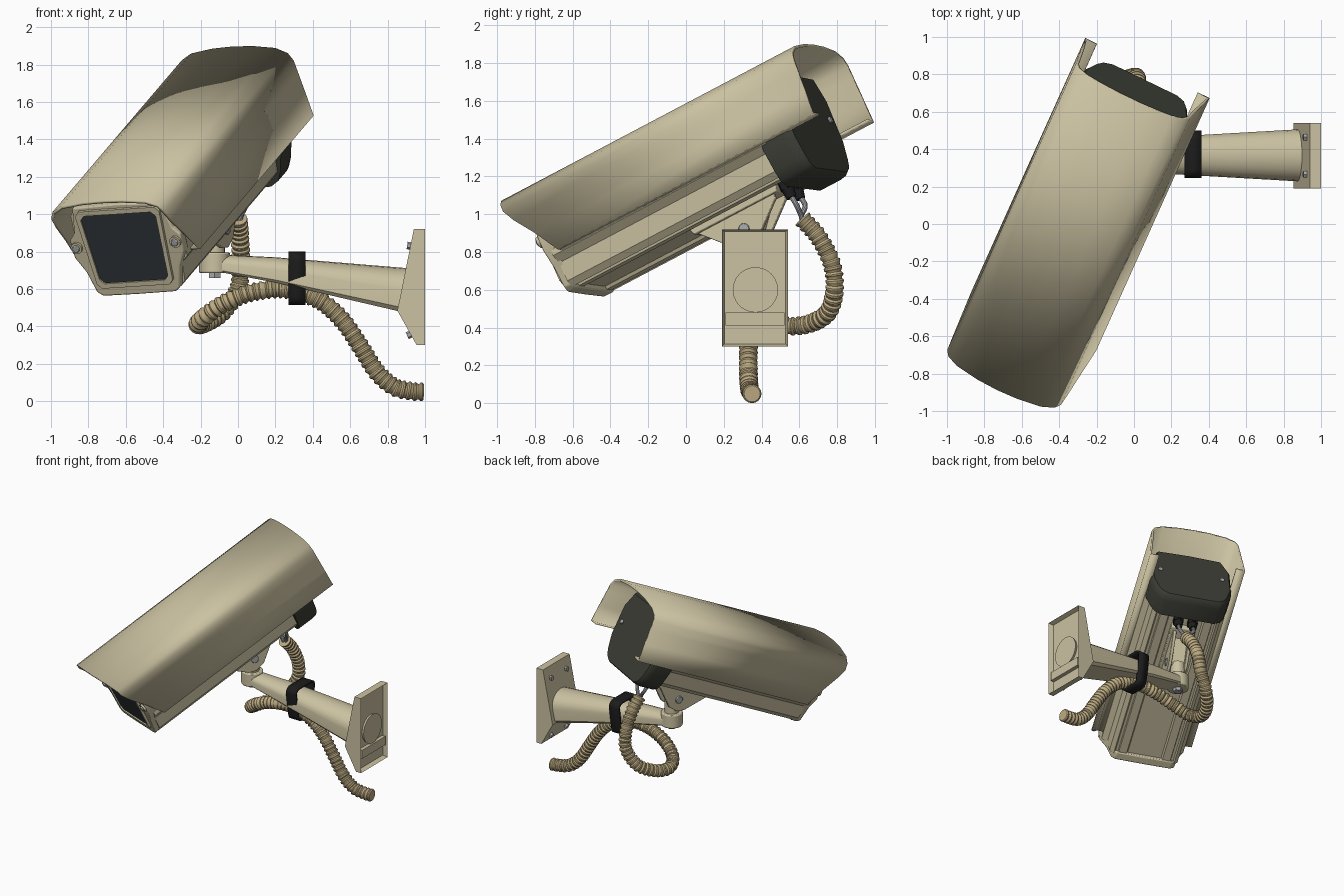
import bpy, bmesh, math
from mathutils import Vector, Matrix

if "Cube" in bpy.data.objects:
    bpy.data.objects.remove(bpy.data.objects["Cube"])

def material(name, rgb):
    m = bpy.data.materials.new(name)
    m.diffuse_color = (*rgb, 1)
    m.use_nodes = True
    m.node_tree.nodes["Principled BSDF"].inputs["Base Color"].default_value = m.diffuse_color
    return m

TAN = material("tan_paint", (0.60, 0.54, 0.36))
HOSE = material("hose_tan", (0.50, 0.40, 0.22))
DARK = material("dark_cover", (0.045, 0.048, 0.036))
BLACK = material("black_rubber", (0.012, 0.012, 0.012))
GLASS = material("dark_glass", (0.03, 0.037, 0.043))
METAL = material("grey_metal", (0.40, 0.41, 0.42))

# camera frame: yawed, pitched nose-down and slightly rolled
yaw, pitch, roll = (math.radians(a) for a in (24.2, 25.7, 3.7))
R = Matrix.Rotation(-yaw, 4, 'Z') @ Matrix.Rotation(pitch, 4, 'X') @ Matrix.Rotation(-roll, 4, 'Y')
CAM = R @ Matrix.Translation((-0.21, 0, 0))
WORLD = Matrix.Identity(4)

def finish(name, bm, mat, frame=WORLD, bevel=0, solid=0, recalc=True, angle=35):
    if recalc:
        bmesh.ops.recalc_face_normals(bm, faces=bm.faces)
    me = bpy.data.meshes.new(name)
    bm.to_mesh(me)
    bm.free()
    me.transform(frame)
    me.materials.append(mat)
    ob = bpy.data.objects.new(name, me)
    bpy.context.collection.objects.link(ob)
    if solid:
        s = ob.modifiers.new("thickness", 'SOLIDIFY')
        s.thickness, s.offset = solid, -1
    if bevel:
        b = ob.modifiers.new("bevel", 'BEVEL')
        b.width, b.segments, b.limit_method = bevel, 2, 'ANGLE'
    bpy.ops.object.select_all(action='DESELECT')
    ob.select_set(True)
    bpy.context.view_layer.objects.active = ob
    bpy.ops.object.shade_smooth_by_angle(angle=math.radians(angle))
    return ob

def loft(name, sections, mat, frame=WORLD, caps=True, **kw):
    bm = bmesh.new()
    rows = [[bm.verts.new(p) for p in s] for s in sections]
    n = len(rows[0])
    for a, b in zip(rows, rows[1:]):
        for i in range(n):
            bm.faces.new((a[i], a[(i + 1) % n], b[(i + 1) % n], b[i]))
    if caps:
        bm.faces.new(rows[0])
        bm.faces.new(rows[-1])
    return finish(name, bm, mat, frame, **kw)

def mirrored(half):
    return half + [(-x, z) for x, z in reversed(half) if x > 1e-6]

def extrude_y(name, prof, ys, mat, scales=None, cz=1.08, **kw):
    scales = scales or [1] * len(ys)
    return loft(name, [[(x * s, y, cz + (z - cz) * s) for x, z in prof] for y, s in zip(ys, scales)], mat, CAM, **kw)

def cyl(name, p0, p1, r, mat, frame=WORLD, r2=None, seg=20, bevel=0):
    p0, p1 = Vector(p0), Vector(p1)
    d = p1 - p0
    bm = bmesh.new()
    bmesh.ops.create_cone(bm, cap_ends=True, segments=seg, radius1=r, radius2=r if r2 is None else r2, depth=d.length,
                          matrix=Matrix.Translation((p0 + p1) / 2) @ d.to_track_quat('Z', 'Y').to_matrix().to_4x4())
    return finish(name, bm, mat, frame, bevel=bevel)

def smooth_path(pts, step):
    pts = [Vector(p) for p in pts]
    pts = [2 * pts[0] - pts[1]] + pts + [2 * pts[-1] - pts[-2]]
    fine = []
    for a, b, c, d in zip(pts, pts[1:], pts[2:], pts[3:]):
        for k in range(40):
            t = k / 40
            fine.append(0.5 * (2 * b + (c - a) * t + (2 * a - 5 * b + 4 * c - d) * t * t + (3 * b - a - 3 * c + d) * t ** 3))
    fine.append(pts[-2])
    out, run = [fine[0]], 0
    for p, q in zip(fine, fine[1:]):
        run += (q - p).length
        if run >= step:
            out.append(q)
            run -= step
    return out

def tube(name, path, radii, mat, seg=16):
    rings, q = [], None
    for i, p in enumerate(path):
        t = (path[min(i + 1, len(path) - 1)] - path[max(i - 1, 0)]).normalized()
        if q is None:
            u = t.orthogonal().normalized()
        else:
            u = (u - t * u.dot(t)).normalized()
        q, v = t, t.cross(u)
        r = radii[i % len(radii)]
        rings.append([p + r * (math.cos(a) * u + math.sin(a) * v) for a in (2 * math.pi * k / seg for k in range(seg))])
    return loft(name, rings, mat, angle=30)

# sun shield: folded sheet with swept front edge (x, height, front y)
half = [(.30, 1.03, -.28), (.37, 1.03, -.28), (.357, 1.17, -.37), (.345, 1.29, -.46), (.338, 1.36, -.50),
        (.315, 1.405, -.51), (.25, 1.44, -.522), (.12, 1.46, -.532), (0, 1.465, -.535)]
strip = half + [(-x, z, y) for x, z, y in reversed(half[:-1])]
bm = bmesh.new()
front = [bm.verts.new((x, y, z)) for x, z, y in strip]
rear = [bm.verts.new((x, 1.365, z)) for x, z, y in strip]
for i in range(len(strip) - 1):
    bm.faces.new((front[i], rear[i], rear[i + 1], front[i + 1]))
finish("sun_shield", bm, TAN, CAM, solid=.016, recalc=False)

# housing body with side grooves and a stepped underside
body = mirrored([(0, .862), (.13, .862), (.14, .845), (.20, .845), (.205, .858), (.225, .858), (.235, .848),
                 (.265, .88), (.277, .985), (.318, 1.025), (.305, 1.30), (.25, 1.37), (0, 1.375)])
extrude_y("housing_body", body, (-.34, 1.03), TAN)

# front plate with screw ears
plate = mirrored([(0, .833), (.215, .835), (.247, .86), (.278, .98), (.325, 1.07), (.328, 1.17),
                  (.292, 1.21), (.265, 1.36), (0, 1.37)])
extrude_y("front_plate", plate, (-.38, -.315), TAN, bevel=.008)

# window frame rings and glass
def window(w0, w1, z0, z1, c=.025):
    return mirrored([(w0 - c, z0), (w0, z0 + c), (w1, z1 - c), (w1 - c, z1)])
outer, inner = window(.225, .25, .888, 1.345), window(.203, .223, .915, 1.318)
sec = [[(x, y, z) for x, z in p] for p, y in ((outer, -.37), (outer, -.398), (inner, -.398), (inner, -.375))]
loft("window_frame", sec, TAN, CAM, caps=False)
extrude_y("window_glass", inner, (-.37, -.388), GLASS)

# dark rear cover
cover = mirrored([(0, .80), (.20, .80), (.25, .83), (.275, .88), (.308, .99), (.308, 1.24), (.25, 1.37), (0, 1.38)])
extrude_y("rear_cover", cover, (1.0, 1.13, 1.17, 1.19), DARK, scales=(1.02, 1.02, 1.0, .955))

# screws front and rear
for s in (-1, 1):
    cyl("front_screw_boss", (s * .293, -.372, 1.13), (s * .293, -.395, 1.13), .032, TAN, CAM)
    cyl("front_screw", (s * .293, -.39, 1.13), (s * .293, -.405, 1.13), .02, METAL, CAM, bevel=.004)
    cyl("rear_screw", (s * .24, 1.18, 1.12), (s * .24, 1.20, 1.12), .018, METAL, CAM, bevel=.004)

# cable glands and wires
for s in (-1, 1):
    x = s * .055
    cyl("gland_base", (x, .94, .87), (x, .94, .815), .042, BLACK, CAM, seg=6)
    cyl("gland_nut", (x, .94, .82), (x, .94, .765), .036, BLACK, CAM, r2=.026)
    top = CAM @ Vector((x, .94, .79))
    low = CAM @ Vector((x, .95, .72))
    wire = smooth_path([top, low, (s * .015, .61, .99), (s * .012, .63, .93)], .02)
    tube("wire", wire, [.014], METAL, 10)

# ribbed conduit loop
path = smooth_path([(0, .615, .975), (.01, .70, .88), (.015, .77, .74), (0, .785, .60), (-.08, .75, .48), (-.17, .65, .42),
                    (-.215, .53, .41), (-.18, .43, .45), (-.08, .375, .52), (.05, .35, .575), (.2, .34, .60),
                    (.32, .34, .585), (.45, .34, .53), (.56, .335, .43), (.65, .33, .30), (.74, .33, .16),
                    (.83, .335, .08), (.92, .345, .055), (1.0, .35, .05)], .0085)
tube("conduit", path, [.050, .050, .043, .041], HOSE)

# swivel bracket under the housing
def slab(name, prof, w, mat, **kw):
    return loft(name, [[(x, y, z) for y, z in prof] for x in (-w, w)], mat, CAM, **kw)
slab("mount_rail", [(.34, .87), (.36, .825), (.89, .825), (.90, .87)], .095, TAN, bevel=.006)
for s in (-1, 1):
    ob = slab("bracket_cheek", [(.37, .83), (.54, .66), (.60, .635), (.68, .65), (.86, .80), (.86, .83)], .012, TAN, bevel=.004)
    ob.data.transform(Matrix.Translation(R.to_3x3() @ Vector((s * .062, 0, 0))))
slab("bracket_web", [(.42, .83), (.56, .67), (.66, .67), (.80, .83)], .05, TAN)
cyl("tilt_bolt", (-.085, .63, .73), (.085, .63, .73), .03, METAL, CAM, bevel=.004)
cyl("swivel_post", (-.125, .365, .78), (-.125, .365, .90), .055, TAN)
cyl("arm_knuckle", (-.125, .365, .685), (-.125, .365, .795), .083, TAN, seg=32, bevel=.008)
cyl("knuckle_bolt", (-.125, .365, .66), (-.125, .365, .69), .035, METAL, seg=6)

# tapered wall arm: flat underside, domed top
def arm_section(x, w, z0, z1):
    h = z1 - z0
    pts = [(-w * .85, z0), (w * .85, z0), (w, z0 + h * .1)]
    pts += [(w * math.cos(a), z0 + h * (.5 + .5 * math.sin(a))) for a in (math.pi * k / 10 for k in range(11))]
    pts += [(-w, z0 + h * .1)]
    return [(x, .367 + y, z) for y, z in pts]
loft("wall_arm", [arm_section(-.12, .072, .695, .785), arm_section(.2, .10, .635, .77),
                  arm_section(.93, .142, .465, .71)], TAN, angle=40)

# wedge-shaped wall plate, hollow at the back
wedge = [(1, .92), (.94, .92), (.852, .485), (.955, .30), (1, .30)]
bm = bmesh.new()
a, b = ([bm.verts.new((x, y, z)) for x, z in wedge] for y in (.19, .54))
bm.faces.new(a)
bm.faces.new(b)
for i in range(5):
    bm.faces.new((a[i], a[(i + 1) % 5], b[(i + 1) % 5], b[i]))
bmesh.ops.recalc_face_normals(bm, faces=bm.faces)
back = [f for f in bm.faces if f.normal.x > .99]
bmesh.ops.inset_region(bm, faces=back, thickness=.018)
for v in back[0].verts:
    v.co.x -= .035
finish("wall_plate", bm, TAN)
for y in (.265, .465):
    for (x, z), d in (((.922, .83), (-.98, .2)), ((.92, .36), (-.86, -.5))):
        cyl("plate_bolt", (x + .005, y, z), (x + d[0] * .018, y, z + d[1] * .018), .02, METAL, seg=6)

# recessed back of the wall plate: arm collar and lower box
cyl("plate_collar", (.93, .367, .60), (.985, .367, .60), .10, TAN, r2=.12, seg=24)
loft("plate_lower_box", [[(x, y, z) for y, z in ((.21, .41), (.52, .41), (.52, .48), (.21, .48))] for x in (.93, .995)], TAN)

# black strap holding the conduit to the arm
strap = []
for cy, cz, a0 in ((.45, .75, 0), (.295, .75, 90), (.325, .565, 180), (.42, .565, 270)):
    strap += [(cy + .05 * math.cos(math.radians(a0 + k * 18)), cz + .05 * math.sin(math.radians(a0 + k * 18))) for k in range(6)]
loft("cable_strap", [[(x, y, z) for y, z in strap] for x in (.27, .36)], BLACK, caps=False, solid=.016)
